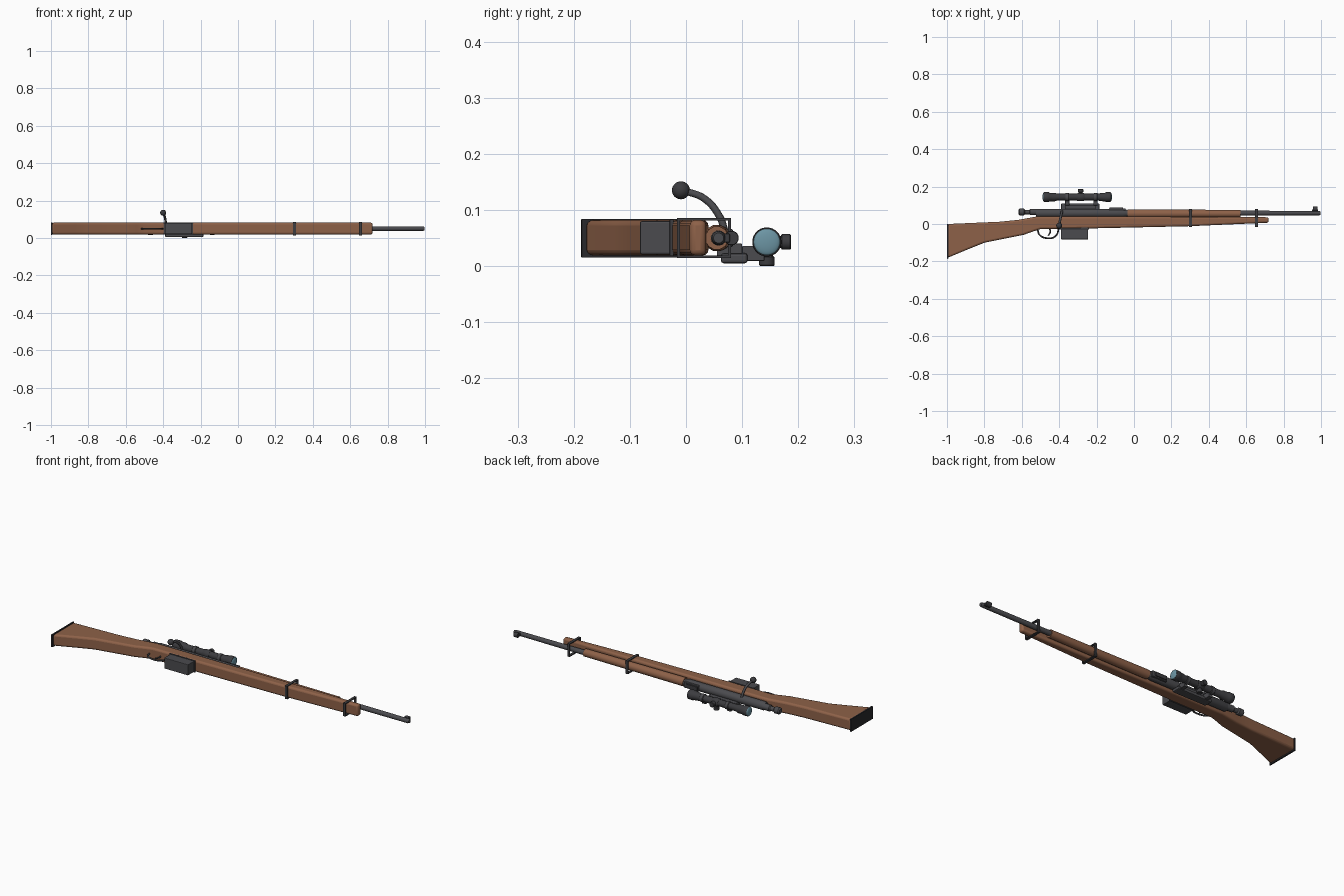
import bpy, bmesh, math
from mathutils import Matrix, Vector

if "Cube" in bpy.data.objects:
    bpy.data.objects.remove(bpy.data.objects["Cube"])


def material(name, r, g, b):
    m = bpy.data.materials.new(name)
    m.use_nodes = True
    m.diffuse_color = (r, g, b, 1)
    m.node_tree.nodes["Principled BSDF"].inputs["Base Color"].default_value = (r, g, b, 1)
    return m


WOOD = material("walnut wood", 0.27, 0.12, 0.065)
STEEL = material("gunmetal", 0.07, 0.07, 0.077)
DARK = material("dark steel", 0.045, 0.045, 0.05)
BLACK = material("black rubber", 0.022, 0.022, 0.025)
GLASS = material("lens glass", 0.15, 0.30, 0.37)


def finish(name, bm, mat, bevel=0, segments=2, smooth=True):
    bmesh.ops.recalc_face_normals(bm, faces=bm.faces[:])
    mesh = bpy.data.meshes.new(name)
    bm.to_mesh(mesh)
    bm.free()
    mesh.materials.append(mat)
    ob = bpy.data.objects.new(name, mesh)
    bpy.context.collection.objects.link(ob)
    if bevel:
        mod = ob.modifiers.new("edge", "BEVEL")
        mod.width, mod.segments = bevel, segments
        mod.limit_method, mod.angle_limit = "ANGLE", math.radians(40)
    if smooth:
        bpy.ops.object.select_all(action="DESELECT")
        ob.select_set(True)
        bpy.context.view_layer.objects.active = ob
        bpy.ops.object.shade_smooth_by_angle(angle=math.radians(35))
    return ob


def box(name, x, y, z, mat, bevel=0.0):
    """Box from (low, high) ranges on each axis."""
    bm = bmesh.new()
    size = [b - a for a, b in (x, y, z)]
    mid = [(a + b) / 2 for a, b in (x, y, z)]
    bmesh.ops.create_cube(bm, size=1, matrix=Matrix.Translation(mid) @ Matrix.Diagonal(size + [1]))
    return finish(name, bm, mat, bevel, smooth=False)


def extrude(name, outline, z0, z1, mat, bevel):
    """Side outline in x and y, given thickness along z."""
    bm = bmesh.new()
    face = bm.faces.new([bm.verts.new((x, y, z0)) for x, y in outline])
    new = bmesh.ops.extrude_face_region(bm, geom=[face])["geom"]
    bmesh.ops.translate(bm, vec=(0, 0, z1 - z0), verts=[v for v in new if isinstance(v, bmesh.types.BMVert)])
    return finish(name, bm, mat, bevel, 3)


def lathe(name, profile, origin, mat, axis=(1, 0, 0), sides=24):
    """Closed turned part: profile of (distance along axis, radius)."""
    bm = bmesh.new()
    rings = []
    for d, r in profile:
        angles = [math.tau * (i + 0.5) / sides for i in range(sides)]
        rings.append([bm.verts.new((r * math.cos(a), r * math.sin(a), d)) for a in angles])
    for a, b in zip(rings, rings[1:]):
        for i in range(sides):
            j = (i + 1) % sides
            bm.faces.new((a[i], a[j], b[j], b[i]))
    bm.faces.new(rings[0])
    bm.faces.new(rings[-1])
    turn = Vector((0, 0, 1)).rotation_difference(Vector(axis)).to_matrix().to_4x4()
    bm.transform(Matrix.Translation(origin) @ turn)
    return finish(name, bm, mat)


def ball(name, centre, scale, mat):
    bm = bmesh.new()
    bmesh.ops.create_uvsphere(bm, u_segments=24, v_segments=16, radius=1,
                              matrix=Matrix.Translation(centre) @ Matrix.Diagonal((*scale, 1)))
    return finish(name, bm, mat)


def rod(name, points, radius, mat):
    """Round rod along a smooth path."""
    cu = bpy.data.curves.new(name, "CURVE")
    cu.dimensions = "3D"
    cu.bevel_depth, cu.bevel_resolution, cu.use_fill_caps = radius, 3, True
    sp = cu.splines.new("BEZIER")
    sp.bezier_points.add(len(points) - 1)
    for p, co in zip(sp.bezier_points, points):
        p.co = co
        p.handle_left_type = p.handle_right_type = "AUTO"
    cu.materials.append(mat)
    ob = bpy.data.objects.new(name, cu)
    bpy.context.collection.objects.link(ob)
    return ob


MID = 0.05      # centre plane of the rifle
BORE = 0.058    # height of the barrel axis

# Wooden furniture
stock_outline = [(-0.995, 0), (-0.72, 0.012), (-0.62, 0.022), (-0.52, 0.04), (-0.04, 0.04),
                 (0.72, 0.036), (0.72, 0.007), (0.29, -0.012), (-0.25, -0.024), (-0.5, -0.027),
                 (-0.54, -0.04), (-0.59, -0.058), (-0.8, -0.1), (-0.87, -0.128), (-0.995, -0.18)]
extrude("stock", stock_outline, 0.019, 0.082, WOOD, 0.01)
lathe("handguard", [(-0.035, 0.024), (0.57, 0.021)], (0, 0.055, MID), WOOD, sides=12)
extrude("butt_plate", [(-1, 0.001), (-0.992, 0.001), (-0.992, -0.184), (-1, -0.187)],
        0.015, 0.084, BLACK, 0.001)

# Barrel, receiver and bolt
lathe("barrel", [(-0.1, 0.019), (0.1, 0.016), (0.57, 0.0135), (0.99, 0.012), (0.998, 0.009)],
      (0, BORE, MID), STEEL)
lathe("receiver", [(-0.525, 0.019), (-0.515, 0.023), (-0.06, 0.023), (-0.04, 0.019)],
      (0, BORE, MID), STEEL)
lathe("bolt_sleeve", [(-0.618, 0.013), (-0.612, 0.018), (-0.588, 0.018), (-0.582, 0.012),
                      (-0.56, 0.012), (-0.555, 0.017), (-0.51, 0.017)], (0, 0.064, MID), STEEL)
rod("bolt_handle", [(-0.385, 0.07, 0.06), (-0.387, 0.06, 0.088), (-0.393, 0.033, 0.12),
                    (-0.4, -0.005, 0.135)], 0.0065, STEEL)
ball("bolt_knob", (-0.4, -0.009, 0.135), (0.016,) * 3, DARK)

# Sights
box("rear_sight_base", (-0.135, -0.045), (0.05, 0.084), (0.034, 0.066), STEEL, 0.003)
box("rear_sight_leaf", (-0.13, -0.06), (0.082, 0.089), (0.04, 0.06), DARK, 0.001)
box("front_sight_base", (0.952, 0.985), (0.06, 0.078), (0.042, 0.058), DARK, 0.002)
lathe("front_sight_hood", [(0.957, 0.012), (0.96, 0.013), (0.977, 0.013), (0.98, 0.012)],
      (0, 0.081, MID), DARK)

# Barrel bands: open rectangular frames
for name, x in (("rear_band", 0.302), ("front_band", 0.655)):
    bm = bmesh.new()
    loops = []
    for dx in (-0.007, 0.007):
        for t in (0, 0.005):
            ys, zs = (-0.016 + t, 0.08 - t), (0.014 + t, 0.086 - t)
            loops.append([bm.verts.new((x + dx, ys[a], zs[b])) for a, b in ((0, 0), (1, 0), (1, 1), (0, 1))])
    for p, q in ((0, 1), (1, 3), (3, 2), (2, 0)):
        for i in range(4):
            j = (i + 1) % 4
            bm.faces.new((loops[p][i], loops[p][j], loops[q][j], loops[q][i]))
    finish(name, bm, DARK, smooth=False)

# Magazine and trigger
box("magazine", (-0.39, -0.245), (-0.082, -0.01), (0.021, 0.08), STEEL, 0.003)
box("floor_plate", (-0.395, -0.24), (-0.029, -0.022), (0.018, 0.083), DARK, 0.001)
rod("trigger_guard", [(-0.515, -0.03, MID), (-0.505, -0.058, MID), (-0.46, -0.076, MID),
                      (-0.42, -0.065, MID), (-0.4, -0.02, MID)], 0.0045, DARK)
rod("trigger", [(-0.452, -0.02, MID), (-0.448, -0.042, MID), (-0.458, -0.062, MID)], 0.004, DARK)

# Telescopic sight
SCOPE_Y, SCOPE_Z = 0.144, 0.043
lathe("scope_tube", [(-0.483, 0.024), (-0.48, 0.026), (-0.455, 0.026), (-0.45, 0.023),
                     (-0.425, 0.023), (-0.41, 0.018), (-0.2, 0.018), (-0.165, 0.023),
                     (-0.155, 0.023), (-0.15, 0.026), (-0.127, 0.026), (-0.124, 0.025)],
      (0, SCOPE_Y, SCOPE_Z), DARK)
for name, x in (("eyepiece_lens", -0.483), ("objective_lens", -0.124)):
    ball(name, (x, SCOPE_Y, SCOPE_Z), (0.006, 0.0235, 0.0235), GLASS)
lathe("turret_block", [(-0.305, 0.019), (-0.3, 0.022), (-0.27, 0.022), (-0.265, 0.019)],
      (0, SCOPE_Y, SCOPE_Z), DARK)
for name, axis in (("elevation_turret", (0, 1, 0)), ("windage_turret", (0, 0, -1))):
    lathe(name, [(0, 0.011), (0.025, 0.011), (0.027, 0.014), (0.041, 0.014), (0.043, 0.012)],
          (-0.285, SCOPE_Y, SCOPE_Z), DARK, axis)

# Scope side mount
box("mount_plate", (-0.39, -0.185), (0.062, 0.11), (0.005, 0.023), STEEL, 0.005)
box("mount_foot", (-0.37, -0.205), (0.055, 0.1), (0.018, 0.04), STEEL, 0.002)
for side, x in (("rear", -0.357), ("front", -0.205)):
    box(side + "_mount_post", (x - 0.011, x + 0.011), (0.1, 0.14), (0.009, 0.036), STEEL, 0.002)
    lathe(side + "_scope_ring", [(-0.01, 0.02), (-0.008, 0.0215), (0.008, 0.0215), (0.01, 0.02)],
          (x, SCOPE_Y, SCOPE_Z), STEEL)
